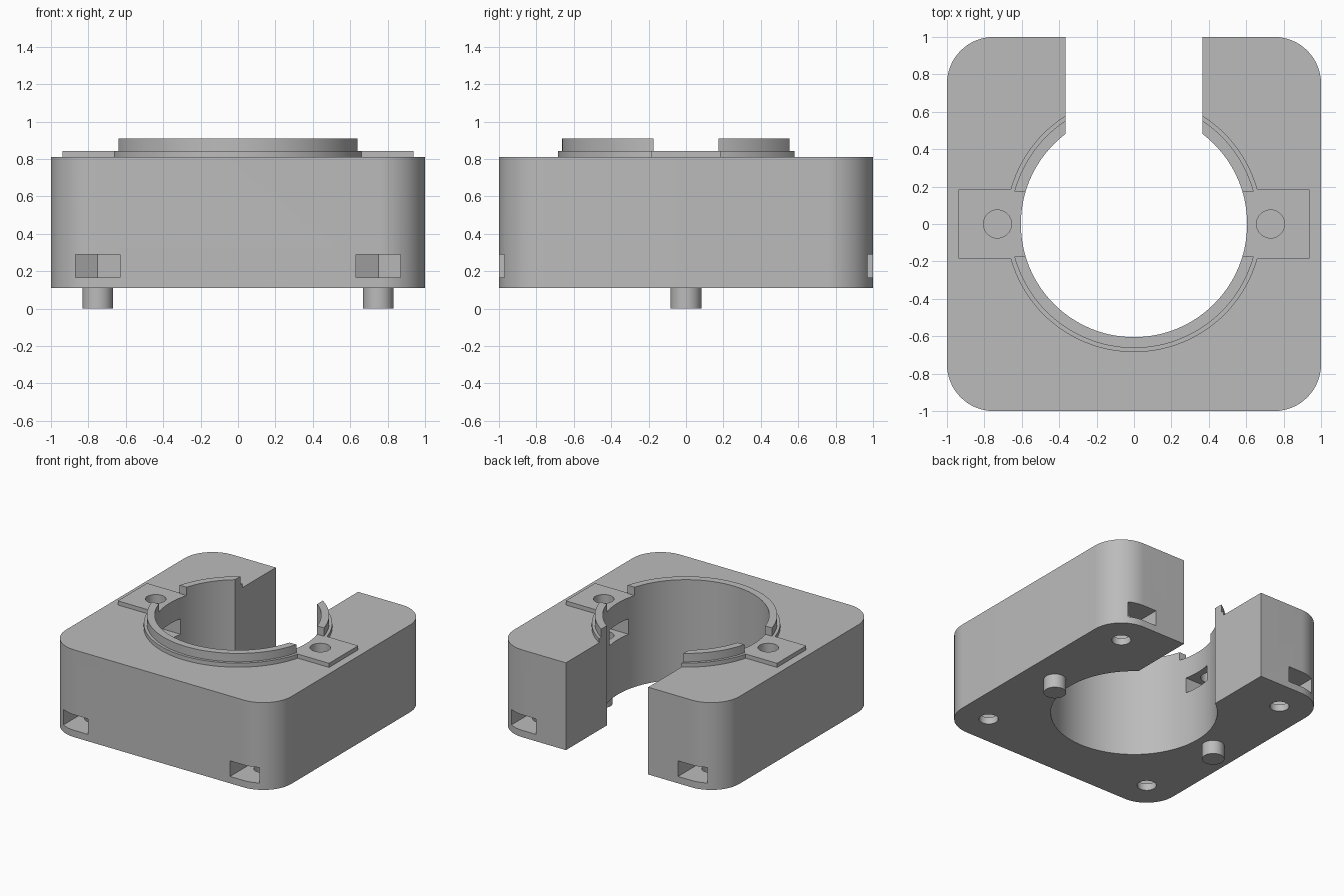
import bpy
import bmesh
from math import cos, sin, pi, radians

if "Cube" in bpy.data.objects:
    bpy.data.objects.remove(bpy.data.objects["Cube"], do_unlink=True)

grey = bpy.data.materials.new("plain_grey")
grey.use_nodes = True
GREY = (0.5, 0.5, 0.5, 1)
grey.diffuse_color = GREY
grey.node_tree.nodes["Principled BSDF"].inputs["Base Color"].default_value = GREY

BASE, DECK, LIP, TOP = 0.11, 0.81, 0.843, 0.91
BORE, SLOT = 0.605, 0.365
TAB = 0.185
NUT = 0.12          # half width of a nut pocket


def prism(name, outline, z0, z1):
    """Extrude a closed outline from z0 up to z1."""
    bm = bmesh.new()
    face = bm.faces.new([bm.verts.new((x, y, z0)) for x, y in outline])
    top = bmesh.ops.extrude_face_region(bm, geom=[face])["geom"]
    verts = [v for v in top if isinstance(v, bmesh.types.BMVert)]
    bmesh.ops.translate(bm, verts=verts, vec=(0, 0, z1 - z0))
    bmesh.ops.recalc_face_normals(bm, faces=bm.faces)
    mesh = bpy.data.meshes.new(name)
    bm.to_mesh(mesh)
    bm.free()
    mesh.materials.append(grey)
    obj = bpy.data.objects.new(name, mesh)
    bpy.context.collection.objects.link(obj)
    return obj


def arc(cx, cy, r, start, sweep, n):
    return [(cx + r * cos(start + sweep * i / n), cy + r * sin(start + sweep * i / n))
            for i in range(n + 1)]


def cylinder(name, x, y, r, z0, z1, n=32, start=0.0):
    return prism(name, arc(x, y, r, start, 2 * pi, n)[:-1], z0, z1)


def box(name, x0, x1, y0, y1, z0, z1):
    return prism(name, [(x0, y0), (x1, y0), (x1, y1), (x0, y1)], z0, z1)


def activate(obj):
    bpy.ops.object.select_all(action="DESELECT")
    obj.select_set(True)
    bpy.context.view_layer.objects.active = obj


def cut(obj, *cutters):
    for cutter in cutters:
        cutter.hide_render = True
        mod = obj.modifiers.new("cut", "BOOLEAN")
        mod.operation = "DIFFERENCE"
        mod.solver = "EXACT"
        mod.object = cutter
        activate(obj)
        bpy.ops.object.modifier_apply(modifier=mod.name)
        bpy.data.objects.remove(cutter, do_unlink=True)


def smooth(obj):
    activate(obj)
    bpy.ops.object.shade_smooth_by_angle(angle=radians(30))


def bore():
    return cylinder("bore_cutter", 0, 0, BORE, -1, 2, 128)


def slot():
    return box("slot_cutter", -SLOT, SLOT, 0, 2, -1, 2)


def bolt_hole(side):
    return cylinder("bolt_cutter", side * 0.73, 0, 0.075, 0.4, 2)


# Main block with rounded corners, central bore and rear slot
outline = []
for k, (sx, sy) in enumerate([(1, 1), (-1, 1), (-1, -1), (1, -1)]):
    outline += arc(sx * 0.75, sy * 0.75, 0.25, k * pi / 2, pi / 2, 16)
body = prism("body", outline, BASE, DECK)
cut(body, bore(), slot())

# Corner screw holes and their nut pockets, opening front and back
hex_r = NUT / cos(pi / 6)
for sx in (-1, 1):
    for sy in (-1, 1):
        x, y = sx * 0.75, sy * 0.75
        pocket = [(x - NUT, y + sy * hex_r / 2), (x - NUT, sy * 1.2), (x + NUT, sy * 1.2),
                  (x + NUT, y + sy * hex_r / 2), (x + NUT, y - sy * hex_r / 2),
                  (x, y - sy * hex_r), (x - NUT, y - sy * hex_r / 2)]
        cut(body, prism("nut_cutter", pocket, 0.165, 0.29),
            cylinder("screw_cutter", x, y, 0.07, 0, 0.42))

# Bolt holes under the tabs and their nut pockets, opening into the bore
for s in (-1, 1):
    x = s * 0.73
    pocket = [(s * 0.4, -NUT), (x + s * hex_r / 2, -NUT), (x + s * hex_r, 0),
              (x + s * hex_r / 2, NUT), (s * 0.4, NUT)]
    cut(body, prism("nut_cutter", pocket, 0.55, 0.675), bolt_hole(s))
smooth(body)

# Low collar lip, interrupted by the tabs
lip = cylinder("collar_lip", 0, 0, 0.685, DECK, LIP, 128)
cut(lip, bore(), slot(), box("tab_gap", -1, 1, -TAB, TAB, 0, 2))
smooth(lip)

# Taller collar ring with side gaps
ring = cylinder("collar_ring", 0, 0, 0.663, LIP, TOP, 128)
cut(ring, bore(), slot(), box("ring_gap", -1, 1, -0.175, 0.175, 0, 2))
smooth(ring)

# Side tabs and locating pins
for s, side in ((1, "left"), (-1, "right")):
    tab = box(side + "_tab", *sorted((s * 0.5, s * 0.937)), -TAB, TAB, DECK, LIP)
    cut(tab, bore(), bolt_hole(s))
    smooth(tab)
    smooth(cylinder(side + "_pin", s * 0.75, 0, 0.082, 0, BASE))
